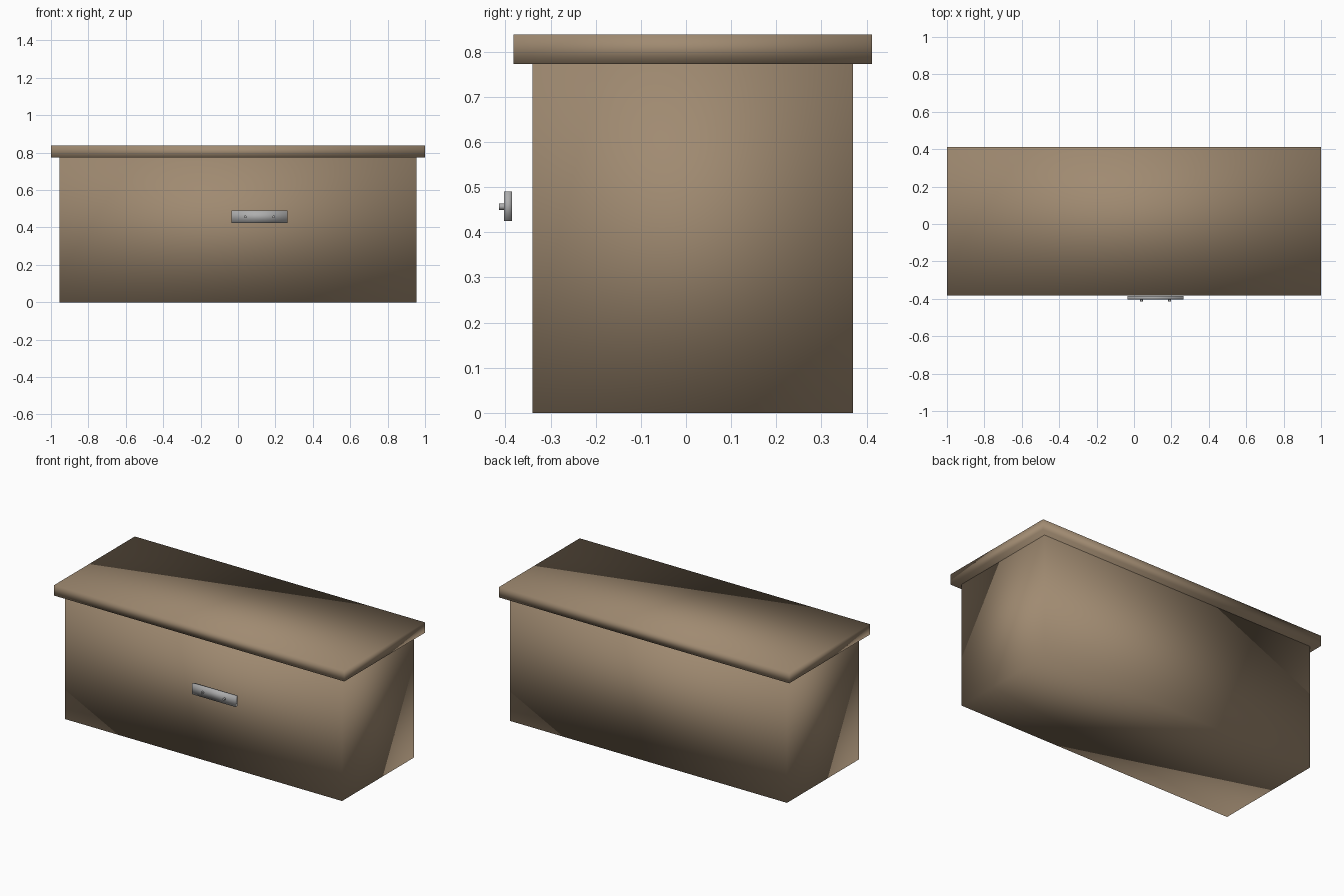
import bpy
from math import radians

cube = bpy.data.objects.get("Cube")
if cube:
    bpy.data.objects.remove(cube, do_unlink=True)


def material(name, rgb):
    mat = bpy.data.materials.new(name)
    mat.use_nodes = True
    colour = (*rgb, 1)
    mat.diffuse_color = colour
    mat.node_tree.nodes["Principled BSDF"].inputs["Base Color"].default_value = colour
    return mat


def finish(name, mat):
    obj = bpy.context.object
    obj.name = name
    obj.data.materials.append(mat)
    bpy.ops.object.transform_apply(location=False, rotation=True, scale=True)
    return obj


def box(name, low, high, mat):
    centre = [(a + b) / 2 for a, b in zip(low, high)]
    bpy.ops.mesh.primitive_cube_add(size=1, location=centre)
    bpy.context.object.scale = [b - a for a, b in zip(low, high)]
    finish(name, mat)
    # Normals blend across the corners of each box
    bpy.ops.object.shade_smooth()


wood = material("brown wood", (0.35, 0.255, 0.165))
metal = material("grey metal", (0.42, 0.42, 0.42))

# Chest body and overhanging lid
box("chest_body", (-0.955, -0.34, 0), (0.955, 0.37, 0.775), wood)
box("lid", (-1, -0.382, 0.773), (1, 0.412, 0.838), wood)

# Latch plate floating just ahead of the front, with two studs
box("latch_plate", (-0.034, -0.403, 0.425), (0.265, -0.385, 0.49), metal)
for side, x in (("right", 0.04), ("left", 0.19)):
    bpy.ops.mesh.primitive_cylinder_add(
        vertices=16, radius=0.007, depth=0.014,
        location=(x, -0.407, 0.457), rotation=(radians(90), 0, 0))
    finish("latch_stud_" + side, metal)
    bpy.ops.object.shade_smooth_by_angle()
